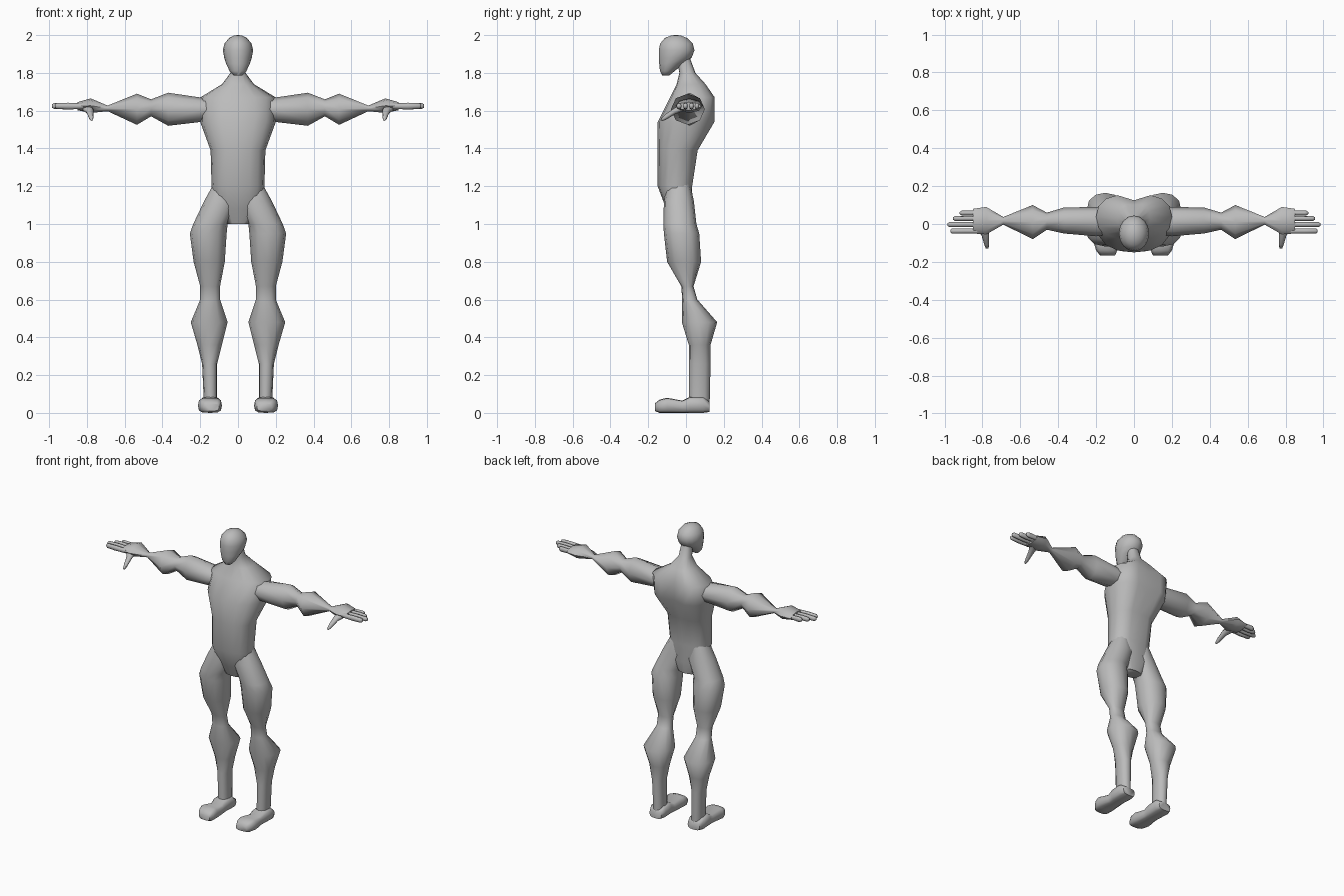
import bpy, bmesh, math

grey = bpy.data.materials.new("light grey")
grey.diffuse_color = (0.5, 0.5, 0.5, 1)


def loft(name, axis, rings, sides, power=1.0, mirror=False, groove=()):
    """Skin rounded rings (pos, a0, a1, b0, b1) stacked along an axis."""
    bm = bmesh.new()
    loops = []
    for n, (pos, a0, a1, b0, b1) in enumerate(rings):
        loop = []
        for i in range(sides):
            t = 2 * math.pi * i / sides
            c, s = math.cos(t), math.sin(t)
            c = math.copysign(abs(c) ** power, c)
            s = math.copysign(abs(s) ** power, s)
            a = (a0 + a1) / 2 + c * (a1 - a0) / 2
            b = (b0 + b1) / 2 + s * (b1 - b0) / 2
            if groove and s > 0:
                b -= groove[n] * max(0, 1 - 2 * abs(c))
            co = {'x': (pos, a, b), 'y': (a, pos, b), 'z': (a, b, pos)}[axis]
            loop.append(bm.verts.new(co))
        loops.append(loop)
    for lo, hi in zip(loops, loops[1:]):
        for i in range(sides):
            j = (i + 1) % sides
            bm.faces.new((lo[i], lo[j], hi[j], hi[i]))
    bm.faces.new(loops[0])
    bm.faces.new(loops[-1])
    bmesh.ops.recalc_face_normals(bm, faces=bm.faces)
    me = bpy.data.meshes.new(name)
    bm.to_mesh(me)
    bm.free()
    ob = bpy.data.objects.new(name, me)
    bpy.context.collection.objects.link(ob)
    me.materials.append(grey)
    bpy.ops.object.select_all(action='DESELECT')
    ob.select_set(True)
    bpy.context.view_layer.objects.active = ob
    bpy.ops.object.shade_smooth_by_angle(angle=math.radians(62))
    if mirror:
        mod = ob.modifiers.new("mirror", 'MIRROR')
        mod.use_mirror_merge = False
    return ob


def centred(rows):
    return [(z, -w, w, f, b) for z, w, f, b in rows]


# Torso with a spine groove, running up into the neck
loft("torso", 'z', centred([
    (1.00, .065, -.07, .02), (1.08, .12, -.105, .04), (1.20, .14, -.15, .04),
    (1.39, .145, -.15, .07), (1.54, .20, -.15, .165), (1.67, .20, -.085, .165),
    (1.74, .085, -.05, .11), (1.80, .04, -.035, .05), (1.88, .035, -.05, .02)]),
    16, .85, groove=(0, .01, .01, .01, .04, .04, .01, 0, 0))

# Egg-shaped head with a narrow chin
loft("head", 'z', centred([
    (1.785, .022, -.125, -.09), (1.81, .045, -.138, -.06), (1.85, .063, -.142, -.01),
    (1.88, .073, -.144, .03), (1.92, .08, -.144, .045), (1.955, .072, -.137, .036),
    (1.985, .047, -.112, .005), (1.997, .022, -.08, -.025), (2.0, .005, -.06, -.045)]), 16)

# Legs from hip to ankle
loft("leg", 'z', [
    (1.22, .03, .125, -.10, .02), (1.12, .0, .18, -.117, .042), (1.0, .055, .237, -.12, .055),
    (.95, .06, .255, -.117, .07), (.80, .07, .235, -.10, .08), (.67, .095, .20, -.025, .04),
    (.60, .095, .20, -.02, .06), (.48, .055, .25, -.022, .165), (.36, .085, .215, .015, .13),
    (.26, .11, .19, .015, .13), (.04, .11, .18, .015, .125)], 12, .9, True)

# Feet from heel to toe
loft("foot", 'y', [
    (.125, .10, .19, .005, .06), (.09, .09, .205, 0, .085), (.02, .095, .20, 0, .085),
    (-.02, .095, .195, 0, .065), (-.10, .085, .212, 0, .08), (-.14, .088, .20, 0, .07),
    (-.165, .10, .18, .01, .05)], 12, .6, True)

# Arms from shoulder to palm
loft("arm", 'x', [
    (.10, -.05, .10, 1.56, 1.66), (.20, -.065, .09, 1.54, 1.67), (.37, -.05, .087, 1.52, 1.695),
    (.46, -.03, .06, 1.57, 1.66), (.535, -.08, .10, 1.525, 1.69), (.69, -.003, .037, 1.597, 1.627),
    (.78, -.055, .09, 1.588, 1.665), (.85, -.05, .08, 1.602, 1.645)], 8, 1, True)

# Fingers, from index to little
for name, y, tip, r in (("index_finger", -.037, .97, .014), ("middle_finger", -.003, .985, .013),
                        ("ring_finger", .029, .955, .013), ("little_finger", .058, .92, .012)):
    loft(name, 'x', [(.82, y - r, y + r, 1.61, 1.638), (.90, y - r, y + r, 1.606, 1.642),
                     (tip - .01, y - r, y + r, 1.61, 1.64),
                     (tip, y - r / 2, y + r / 2, 1.616, 1.634)], 8, .9, True)

# Thumbs, pointing forward and down
loft("thumb", 'y', [
    (-.01, .765, .84, 1.60, 1.64), (-.06, .765, .805, 1.58, 1.615),
    (-.11, .765, .79, 1.55, 1.58), (-.13, .768, .782, 1.545, 1.56)], 8, 1, True)
